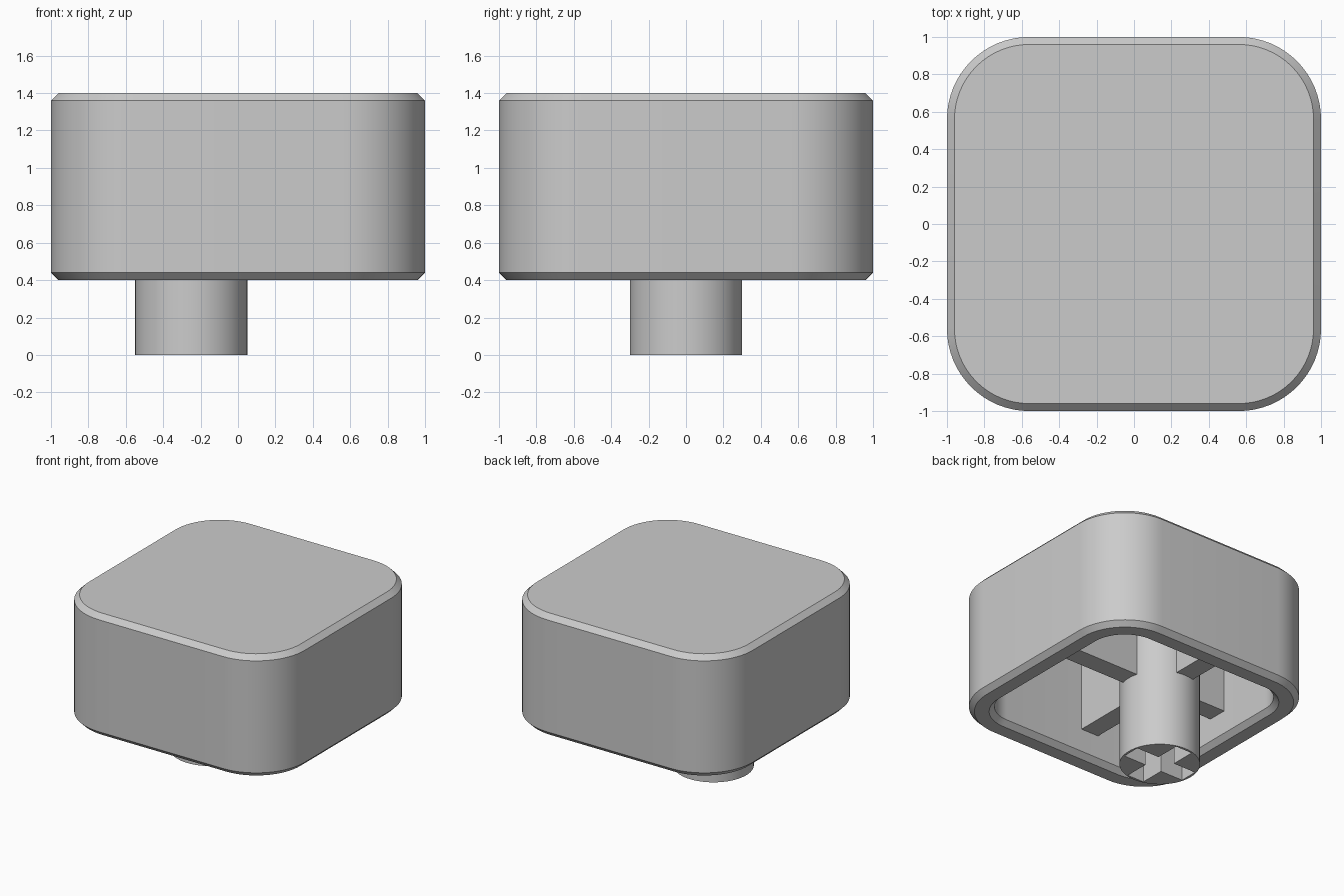
import bpy, bmesh, math

if "Cube" in bpy.data.objects:
    bpy.data.objects.remove(bpy.data.objects["Cube"], do_unlink=True)

grey = bpy.data.materials.new("light_grey_plastic")
GREY = (0.6, 0.6, 0.6, 1)
grey.diffuse_color = GREY
grey.use_nodes = True
grey.node_tree.nodes["Principled BSDF"].inputs["Base Color"].default_value = GREY

CORNER = 0.56       # corner arc centre
CAVITY = 0.81       # half width of the hollow
CEILING = 1.2
STEM_X = -0.25
STEM_R = 0.3


def activate(obj):
    bpy.ops.object.select_all(action="DESELECT")
    obj.select_set(True)
    bpy.context.view_layer.objects.active = obj


def smooth(obj):
    activate(obj)
    bpy.ops.object.shade_smooth_by_angle(angle=math.radians(30))


def box(name, low, high):
    size = [b - a for a, b in zip(low, high)]
    centre = [(a + b) / 2 for a, b in zip(low, high)]
    bpy.ops.mesh.primitive_cube_add(size=1, location=centre)
    obj = bpy.context.object
    obj.name = name
    obj.scale = size
    bpy.ops.object.transform_apply(location=False, rotation=False, scale=True)
    obj.data.materials.append(grey)
    return obj


def rounded_square(bm, half, z, steps=16):
    """Ring of vertices with concentric rounded corners."""
    ring = []
    for corner in range(4):
        mid = math.pi / 4 + corner * math.pi / 2
        cx = math.copysign(CORNER, math.cos(mid))
        cy = math.copysign(CORNER, math.sin(mid))
        for i in range(steps + 1):
            a = (corner + i / steps) * math.pi / 2
            r = half - CORNER
            ring.append(bm.verts.new((cx + r * math.cos(a), cy + r * math.sin(a), z)))
    return ring


# Hollow cap: one skin from the inner ceiling, round the rim, to the top
bm = bmesh.new()
profile = [(CAVITY, CEILING), (CAVITY, 0.44), (0.85, 0.4), (0.96, 0.4),
           (1, 0.44), (1, 1.36), (0.96, 1.4)]
rings = [rounded_square(bm, half, z) for half, z in profile]
for a, b in zip(rings, rings[1:]):
    for i in range(len(a)):
        j = (i + 1) % len(a)
        bm.faces.new((a[i], a[j], b[j], b[i]))
bm.faces.new(rings[0])
bm.faces.new(rings[-1])
bmesh.ops.recalc_face_normals(bm, faces=bm.faces)
mesh = bpy.data.meshes.new("cap_shell")
bm.to_mesh(mesh)
bm.free()
cap = bpy.data.objects.new("cap_shell", mesh)
bpy.context.collection.objects.link(cap)
mesh.materials.append(grey)
smooth(cap)

# Off-centre round stem
height = CEILING + 0.02
bpy.ops.mesh.primitive_cylinder_add(vertices=64, radius=STEM_R, depth=height,
                                    location=(STEM_X, 0, height / 2))
stem = bpy.context.object
stem.name = "stem"
stem.data.materials.append(grey)

# Cross-shaped socket cut into the stem
LONG, SHORT = 0.28, 0.075
for hx, hy in ((LONG, SHORT), (SHORT, LONG)):
    cutter = box("socket_cutter", (STEM_X - hx, -hy, -0.1), (STEM_X + hx, hy, 0.42))
    cutter.hide_render = True
    activate(stem)
    cut = stem.modifiers.new("socket", "BOOLEAN")
    cut.operation = "DIFFERENCE"
    cut.solver = "EXACT"
    cut.object = cutter
    bpy.ops.object.modifier_apply(modifier=cut.name)
    bpy.data.objects.remove(cutter, do_unlink=True)
smooth(stem)

# Ribs joining the stem to the four walls
RIB, REACH, RIB_Z = 0.08, CAVITY + 0.02, 0.63
INSIDE = STEM_R - 0.05
top = CEILING + 0.02
box("left_rib", (STEM_X + INSIDE, -RIB, RIB_Z), (REACH, RIB, top))
box("right_rib", (-REACH, -RIB, RIB_Z), (STEM_X - INSIDE, RIB, top))
box("back_rib", (STEM_X - RIB, INSIDE, RIB_Z), (STEM_X + RIB, REACH, top))
box("front_rib", (STEM_X - RIB, -REACH, RIB_Z), (STEM_X + RIB, -INSIDE, top))
